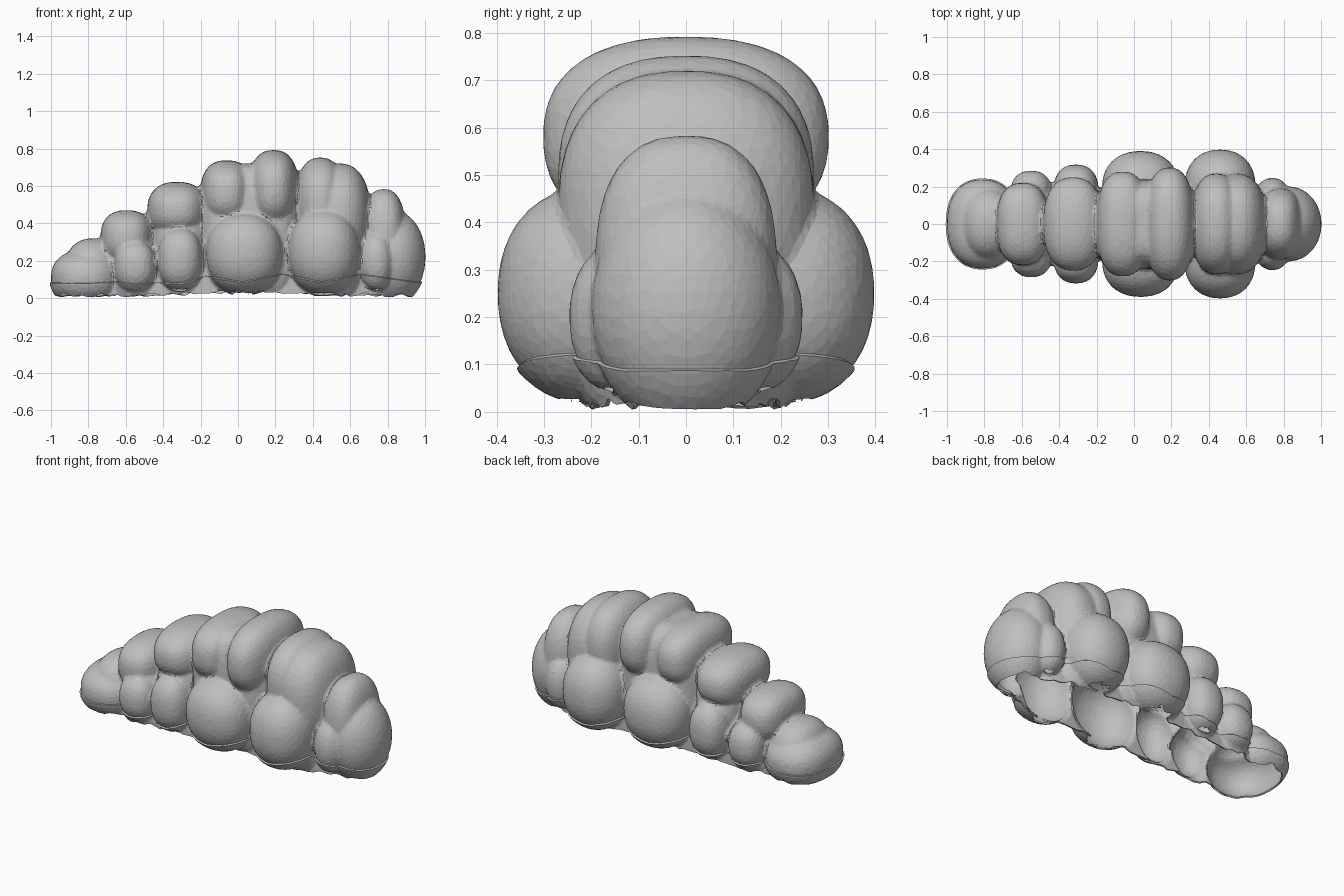
import bpy, bmesh, math
from mathutils import Vector

if "Cube" in bpy.data.objects:
    bpy.data.objects.remove(bpy.data.objects["Cube"])

grey = bpy.data.materials.new("plain_grey")
grey.diffuse_color = (0.52, 0.52, 0.52, 1)
grey.use_nodes = True
grey.node_tree.nodes["Principled BSDF"].inputs["Base Color"].default_value = grey.diffuse_color

# centre, radii, squareness; entries with y > 0 are mirrored to the other side
BLOBS = [
    # tail
    ((-.81, 0, .11), (.19, .238, .15), 2.3), ((-.78, 0, .16), (.145, .19, .16), 2.2),
    # second segment: top, core, side bulge
    ((-.595, 0, .32), (.14, .22, .15), 2.5), ((-.555, 0, .15), (.125, .22, .2), 3),
    ((-.55, .17, .17), (.11, .115, .135), 2.3),
    # third segment
    ((-.325, 0, .47), (.16, .25, .152), 2.4), ((-.31, 0, .22), (.15, .22, .28), 3),
    ((-.31, .19, .21), (.118, .128, .165), 2.3),
    # fourth segment with two top lobes
    ((-.06, 0, .56), (.14, .28, .177), 2.5), ((.19, 0, .58), (.135, .302, .212), 2.4),
    ((.06, 0, .35), (.265, .24, .37), 4), ((.035, .2, .24), (.205, .19, .215), 2.2),
    # fifth segment
    ((.44, 0, .5), (.135, .27, .252), 2.4), ((.54, 0, .43), (.17, .27, .29), 2.4),
    ((.48, 0, .25), (.2, .25, .3), 3), ((.46, .2, .25), (.19, .198, .225), 2.2),
    # nose
    ((.78, 0, .3), (.12, .192, .283), 2.5), ((.83, 0, .22), (.173, .2, .25), 2),
    ((.74, .15, .2), (.09, .097, .15), 2.1),
    # spine joining everything
    ((-.02, 0, .1), (.82, .19, .2), 4),
]


def add_blob(bm, c, r, p):
    for side in ((1, -1) if c[1] > 0 else (1,)):
        for v in bmesh.ops.create_icosphere(bm, subdivisions=4, radius=1)["verts"]:
            k = sum(abs(a) ** p for a in v.co) ** (-1 / p)
            v.co = Vector((c[0] + v.co.x * k * r[0],
                           c[1] * side + v.co.y * k * r[1],
                           c[2] + v.co.z * k * r[2]))


def make_object(name, bm):
    me = bpy.data.meshes.new(name)
    bm.to_mesh(me)
    bm.free()
    ob = bpy.data.objects.new(name, me)
    bpy.context.collection.objects.link(ob)
    me.materials.append(grey)
    return ob


def apply_modifiers(ob):
    dg = bpy.context.evaluated_depsgraph_get()
    me = bpy.data.meshes.new_from_object(ob.evaluated_get(dg))
    ob.modifiers.clear()
    ob.data = me


# merged hull
bm = bmesh.new()
for b in BLOBS:
    add_blob(bm, *b)
hull = make_object("hull_helper", bm)
m = hull.modifiers.new("merge", "REMESH")
m.mode, m.voxel_size = "VOXEL", 0.012
m = hull.modifiers.new("soften", "SMOOTH")
m.factor, m.iterations = 0.5, 3
m = hull.modifiers.new("facets", "DECIMATE")
m.ratio = 0.16
apply_modifiers(hull)

SEAM = [(-1.1, .085), (-.8, .08), (-.65, .09), (-.55, .075), (-.44, .085), (-.3, .08),
        (-.17, .12), (.02, .088), (.23, .13), (.45, .088), (.65, .13), (.93, .09), (1.1, .09)]


def seam(co):
    for (x0, z0), (x1, z1) in zip(SEAM, SEAM[1:]):
        if co.x <= x1:
            return z0 + (z1 - z0) * (co.x - x0) / (x1 - x0)
    return SEAM[-1][1]


def ragged(co):
    mid = max(0, 1 - abs(co.x - .08) / .55)
    s = math.sin(31 * co.x + 9 * co.y) + math.sin(67 * co.x - 5 * co.y)
    return max(.012, .018 + .022 * mid + .007 * s)


def cut(bm, height, keep_above):
    """Cut the mesh along a curved height and drop one side."""
    h = {v: height(v.co) for v in bm.verts}
    for v in bm.verts:
        v.co.z -= h[v]
    bmesh.ops.bisect_plane(bm, geom=bm.verts[:] + bm.edges[:] + bm.faces[:],
                           plane_co=(0, 0, 0), plane_no=(0, 0, 1),
                           clear_inner=keep_above, clear_outer=not keep_above)
    for v in bm.verts:
        v.co.z += height(v.co)


# upper shell
bm = bmesh.new()
bm.from_mesh(hull.data)
cut(bm, seam, True)
shell = make_object("lobed_shell", bm)

# lower skirt, a little proud of the shell, open underneath
bm = bmesh.new()
bm.from_mesh(hull.data)
cut(bm, seam, False)
cut(bm, ragged, True)
bm.normal_update()
under = [f for f in bm.faces if f.normal.z < -.93]
bmesh.ops.delete(bm, geom=under, context="FACES")
skirt = make_object("lower_skirt", bm)
m = skirt.modifiers.new("ledge", "SOLIDIFY")
m.thickness, m.offset = 0.009, 1
apply_modifiers(skirt)

bpy.data.objects.remove(hull)
for ob in (shell, skirt):
    for p in ob.data.polygons:
        p.use_smooth = False
